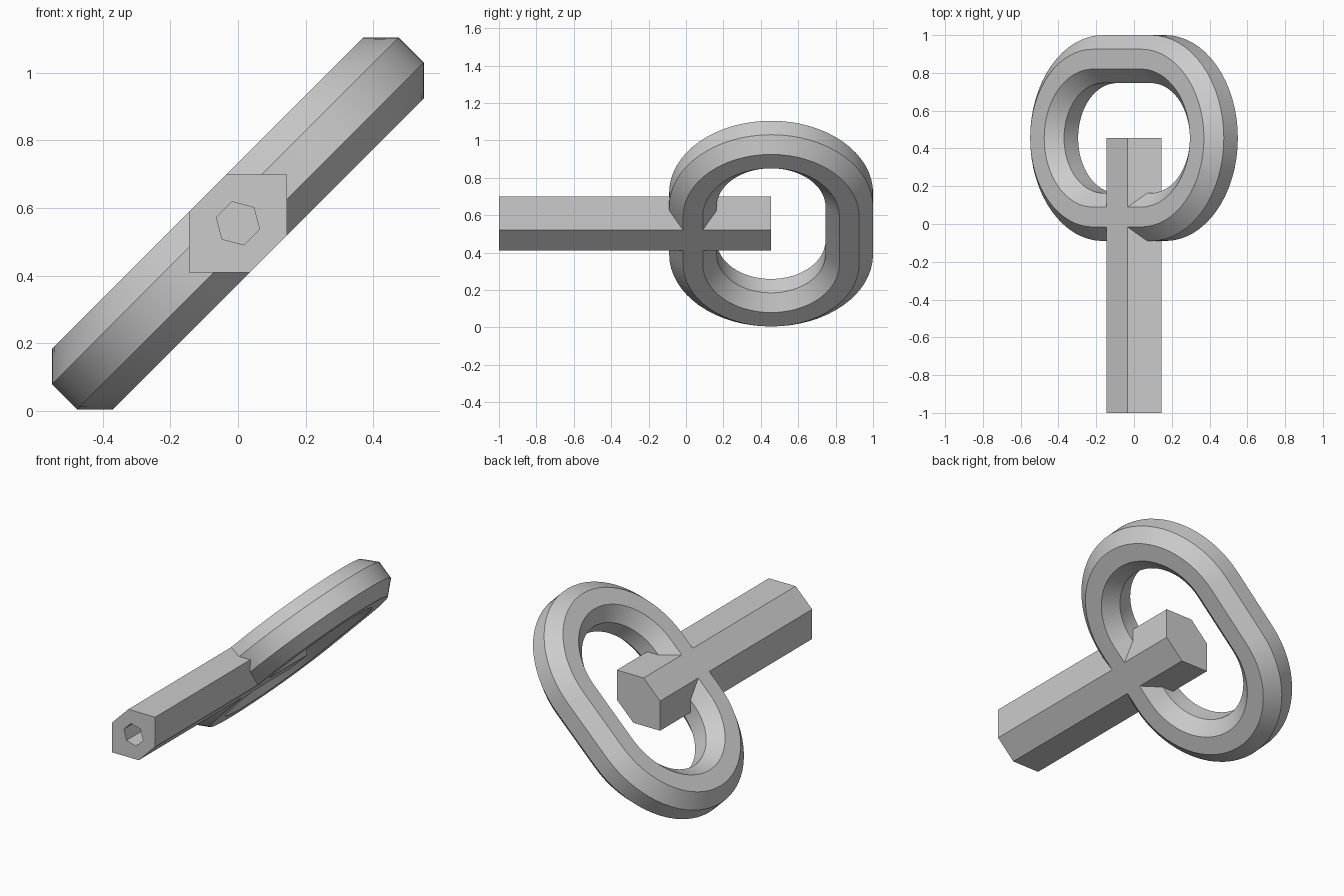
import bpy
import bmesh
from math import cos, sin, pi, sqrt, radians
from mathutils import Vector, Matrix

cube = bpy.data.objects.get("Cube")
if cube:
    bpy.data.objects.remove(cube, do_unlink=True)

R = 0.127            # half thickness of the stock
MID_Y = 0.455        # middle of the handle loop
MID_Z = 0.555

steel = bpy.data.materials.new("grey steel")
steel.use_nodes = True
colour = (0.6, 0.6, 0.6, 1)
steel.diffuse_color = colour
steel.node_tree.nodes["Principled BSDF"].inputs["Base Color"].default_value = colour


def make_object(name, bm):
    bmesh.ops.recalc_face_normals(bm, faces=bm.faces)
    mesh = bpy.data.meshes.new(name)
    bm.to_mesh(mesh)
    bm.free()
    mesh.materials.append(steel)
    obj = bpy.data.objects.new(name, mesh)
    bpy.context.collection.objects.link(obj)
    return obj


def prism(name, outline, y0, y1):
    """Extrude an x-z outline along y."""
    bm = bmesh.new()
    face = bm.faces.new([bm.verts.new((x, y0, z + MID_Z)) for x, z in outline])
    new = bmesh.ops.extrude_face_region(bm, geom=[face])["geom"]
    bmesh.ops.translate(bm, vec=(0, y1 - y0, 0),
                        verts=[v for v in new if isinstance(v, bmesh.types.BMVert)])
    return make_object(name, bm)


def boolean(target, other, operation):
    mod = target.modifiers.new(operation.title(), 'BOOLEAN')
    mod.operation = operation
    mod.solver = 'EXACT'
    mod.object = other
    bpy.context.view_layer.objects.active = target
    bpy.ops.object.modifier_apply(modifier=mod.name)
    bpy.data.objects.remove(other, do_unlink=True)


# Handle loop: octagonal section swept round a rounded oblong, then tilted
STEPS, STRAIGHT, BEND = 32, 0.18, 0.418
section = [(R / cos(pi / 8) * cos(a), R / cos(pi / 8) * sin(a))
           for a in (pi / 8 + k * pi / 4 for k in range(8))]
tilt = Matrix.Translation((0, MID_Y, MID_Z)) @ Matrix.Rotation(radians(-45), 4, 'Y')
bm = bmesh.new()
rings = []
for side in (1, -1):
    for i in range(STEPS + 1):
        a = pi * i / STEPS - side * pi / 2
        rings.append([bm.verts.new(tilt @ Vector((
            side * STRAIGHT + (BEND + r) * cos(a), (BEND + r) * sin(a), w)))
            for r, w in section])
for j, ring in enumerate(rings):
    after = rings[(j + 1) % len(rings)]
    for k in range(8):
        n = (k + 1) % 8
        bm.faces.new((ring[k], after[k], after[n], ring[n]))
key = make_object("key_handle_and_shaft", bm)

# Shaft: square bar with two opposite corners cut flush with the loop
s = 0.145
c = R * sqrt(2) - s
shaft = prism("shaft", [(s, s), (-c, s), (-s, c), (-s, -s), (c, -s), (s, -c)],
              -1.0, MID_Y)
boolean(key, shaft, 'UNION')

# Hexagonal socket in the front end
hexagon = [(0.066 * cos(pi / 4 + k * pi / 3), 0.066 * sin(pi / 4 + k * pi / 3))
           for k in range(6)]
socket = prism("socket_cutter", hexagon, -1.1, -0.6)
socket.hide_render = True
boolean(key, socket, 'DIFFERENCE')

bpy.ops.object.select_all(action='DESELECT')
key.select_set(True)
bpy.context.view_layer.objects.active = key
bpy.ops.object.shade_smooth_by_angle(angle=radians(30))
